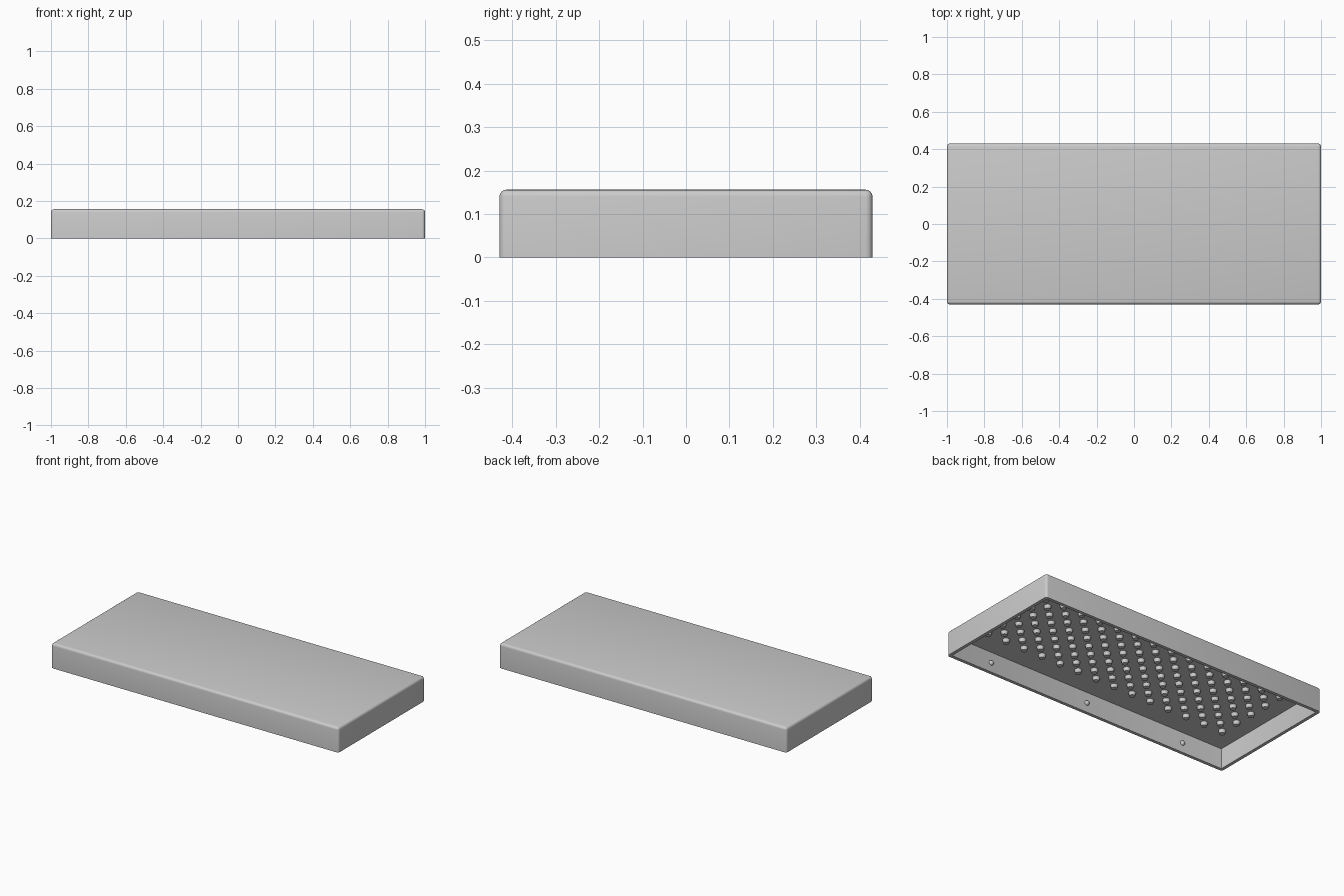
import bpy, bmesh
from mathutils import Matrix, Vector

cube = bpy.data.objects.get("Cube")
if cube:
    bpy.data.objects.remove(cube, do_unlink=True)

L, W, H = 2.0, 0.86, 0.156    # outer size
WALL, CEIL = 0.02, 0.127      # wall thickness, height of the recessed plate

grey = bpy.data.materials.new("satin grey")
grey.use_nodes = True
colour = (0.6, 0.6, 0.6, 1)
grey.diffuse_color = colour
grey.node_tree.nodes["Principled BSDF"].inputs["Base Color"].default_value = colour


def finish(name, bm):
    """Turn a bmesh into a smooth-shaded object with sharp edges kept."""
    bmesh.ops.recalc_face_normals(bm, faces=bm.faces)
    mesh = bpy.data.meshes.new(name)
    bm.to_mesh(mesh)
    bm.free()
    mesh.materials.append(grey)
    obj = bpy.data.objects.new(name, mesh)
    bpy.context.collection.objects.link(obj)
    bpy.ops.object.select_all(action="DESELECT")
    obj.select_set(True)
    bpy.context.view_layer.objects.active = obj
    bpy.ops.object.shade_smooth_by_angle(angle=0.6)
    return obj


# Shell: box with an inset, recessed underside and rounded outer edges
bm = bmesh.new()
bmesh.ops.create_cube(bm, size=1, matrix=Matrix.Translation((0, 0, H / 2))
                      @ Matrix.Diagonal((L, W, H, 1)))
outer = [e for e in bm.edges if max(v.co.z for v in e.verts) > H / 2]
bmesh.ops.bevel(bm, geom=outer, offset=0.016, segments=4, profile=0.5,
                affect="EDGES")
under = min(bm.faces, key=lambda f: f.calc_center_median().z)
bmesh.ops.inset_region(bm, faces=[under], thickness=WALL, use_even_offset=True)
recess = bmesh.ops.extrude_face_region(bm, geom=[under])["geom"]
bmesh.ops.translate(bm, vec=(0, 0, CEIL),
                    verts=[g for g in recess if isinstance(g, bmesh.types.BMVert)])
if under.is_valid:
    bmesh.ops.delete(bm, geom=[under], context="FACES_ONLY")
finish("shell", bm)

# Nozzles: staggered rows of short tapered pegs under the plate
bm = bmesh.new()
ROWS, COLS, DEPTH = 9, 14, 0.024
for row in range(ROWS):
    count = COLS - row % 2
    for col in range(count):
        x = (col - (count - 1) / 2) * 0.131
        y = (row - (ROWS - 1) / 2) * 0.0625
        bmesh.ops.create_cone(bm, cap_ends=True, segments=16, radius1=0.017,
                              radius2=0.022, depth=DEPTH,
                              matrix=Matrix.Translation((x, y, CEIL - DEPTH / 2 + 0.002)))
finish("nozzles", bm)

# Locating studs: small domes on the inside of the long walls
bm = bmesh.new()
for side in (-1, 1):
    for x in (-0.696, 0, 0.696):
        bmesh.ops.create_uvsphere(bm, u_segments=16, v_segments=10, radius=0.015,
                                  matrix=Matrix.Translation((x, side * (W / 2 - WALL), 0.058)))
finish("locating_studs", bm)
